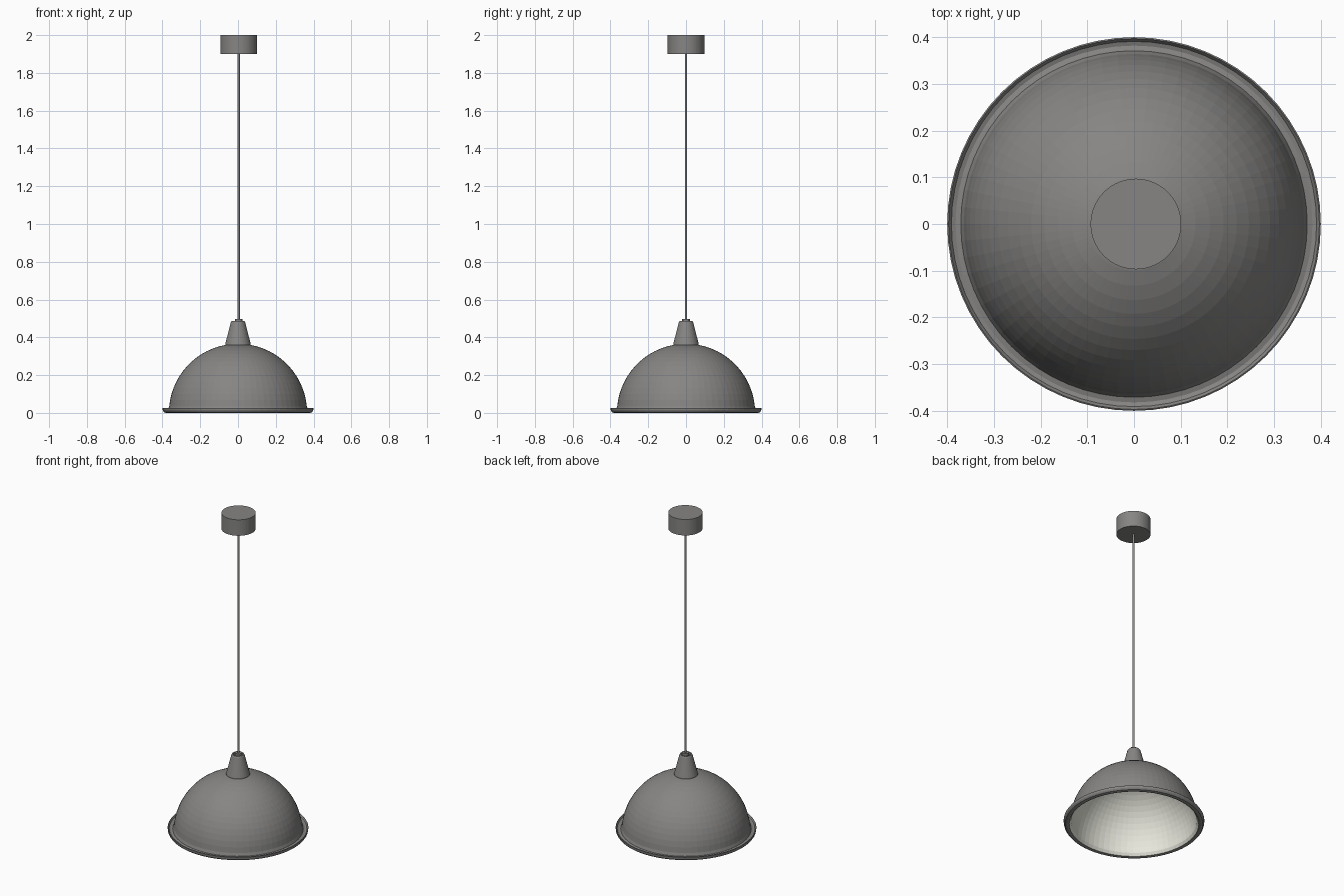
import bpy, bmesh, math

if "Cube" in bpy.data.objects:
    bpy.data.objects.remove(bpy.data.objects["Cube"])

SEG = 64


def material(name, rgb):
    m = bpy.data.materials.new(name)
    m.diffuse_color = (*rgb, 1)
    m.use_nodes = True
    m.node_tree.nodes["Principled BSDF"].inputs["Base Color"].default_value = m.diffuse_color
    return m


grey = material("warm_grey", (0.24, 0.235, 0.23))
cream = material("cream_white", (0.8, 0.8, 0.72))


def lathe(name, profile, mats, x=0.0, seg=SEG, inner_from=None):
    """Spin (radius, z) points; bands from inner_from on use the second material."""
    bm = bmesh.new()
    rings = []
    for r, z in profile:
        if r < 1e-6:
            rings.append([bm.verts.new((x, 0, z))] * seg)
        else:
            rings.append([bm.verts.new((x + r * math.cos(2 * math.pi * i / seg),
                                        r * math.sin(2 * math.pi * i / seg), z))
                          for i in range(seg)])
    for k in range(len(rings) - 1):
        a, b = rings[k], rings[k + 1]
        for i in range(seg):
            j = (i + 1) % seg
            corners = list(dict.fromkeys((a[i], a[j], b[j], b[i])))
            f = bm.faces.new(corners)
            if inner_from is not None and k >= inner_from:
                f.material_index = 1
    bmesh.ops.recalc_face_normals(bm, faces=bm.faces)
    me = bpy.data.meshes.new(name)
    bm.to_mesh(me)
    bm.free()
    for m in mats:
        me.materials.append(m)
    ob = bpy.data.objects.new(name, me)
    bpy.context.collection.objects.link(ob)
    return ob


def arc(radius, z0, n=16):
    """Dome profile from the crown down to height z0."""
    end = math.acos(z0 / radius)
    return [(radius * math.sin(end * i / n), radius * math.cos(end * i / n))
            for i in range(n + 1)]


# Shade: grey outer dome, rolled rim, cream inner dome
outer = arc(0.366, 0.035)
rim = [(0.371, 0.018), (0.382, 0.015), (0.391, 0.018), (0.397, 0.027), (0.4, 0.025),
       (0.398, 0.012), (0.391, 0.003), (0.38, 0.0), (0.368, 0.003)]
inner = arc(0.358, 0.02)[::-1]
lathe("shade", outer + rim + inner, [grey, cream],
      inner_from=len(outer) + len(rim) - 1)

# Tapered cap with a recessed top
lathe("cap", [(0, 0.355), (0.067, 0.355), (0.067, 0.366), (0.038, 0.48), (0.034, 0.487),
              (0.027, 0.487), (0.025, 0.478), (0, 0.478)], [grey], seg=32)

# Small cord grip on the cap
lathe("cord_grip", [(0, 0.476), (0.02, 0.476), (0.02, 0.497), (0, 0.497)],
      [grey], x=0.003, seg=24)

# Hanging cord
lathe("cord", [(0, 0.47), (0.0065, 0.47), (0.0065, 1.905), (0, 1.905)],
      [grey], x=0.003, seg=12)

# Ceiling canopy
lathe("ceiling_canopy", [(0, 1.9), (0.097, 1.9), (0.097, 2.0), (0, 2.0)],
      [grey], x=0.004)
